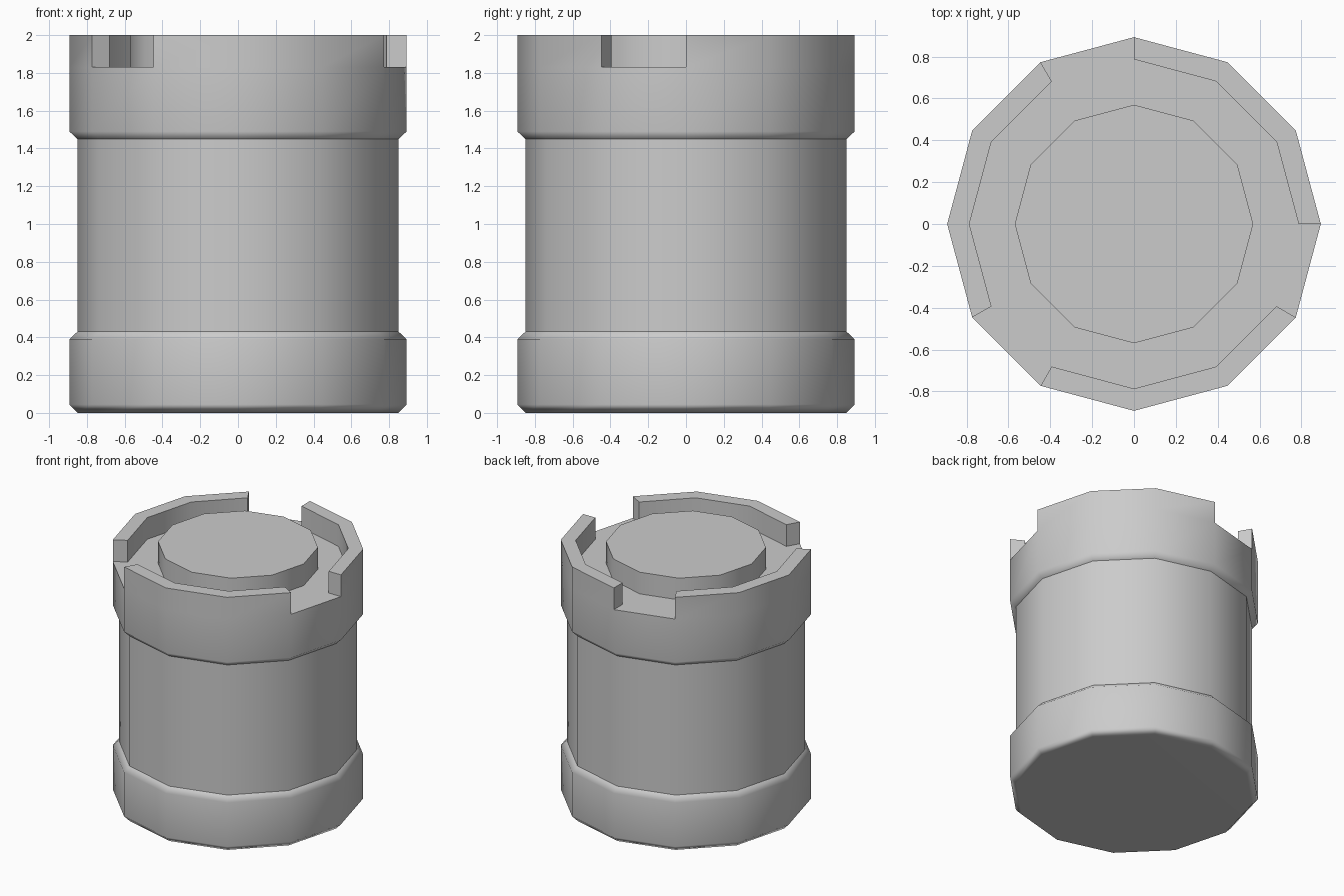
import bpy
import bmesh
from math import cos, sin, radians

cube = bpy.data.objects.get("Cube")
if cube:
    bpy.data.objects.remove(cube, do_unlink=True)

SIDES = 12
OUTER, WAIST, INNER, CORE = 0.893, 0.85, 0.787, 0.57
FLOOR, TOP = 1.83, 2.0

grey = bpy.data.materials.new("plain_grey")
grey.use_nodes = True
COLOUR = (0.6, 0.6, 0.6, 1)
grey.diffuse_color = COLOUR
grey.node_tree.nodes["Principled BSDF"].inputs["Base Color"].default_value = COLOUR


def point(bm, radius, z, step):
    a = radians(360 / SIDES * step)
    return bm.verts.new((radius * cos(a), radius * sin(a), z))


def band(bm, low, high, steps=range(SIDES)):
    """Join two (radius, z) rings with one quad per step."""
    for s in steps:
        bm.faces.new([point(bm, *low, s), point(bm, *low, s + 1),
                      point(bm, *high, s + 1), point(bm, *high, s)])


def lathe(bm, profile):
    for low, high in zip(profile, profile[1:]):
        band(bm, low, high)


def disc(bm, radius, z, up=True):
    ring = [point(bm, radius, z, s) for s in range(SIDES)]
    bm.faces.new(ring if up else ring[::-1])


def finish(bm, name):
    """Weld, mark hard edges, shade smooth and add to the scene."""
    bmesh.ops.remove_doubles(bm, verts=bm.verts, dist=0.0005)
    for f in bm.faces:
        f.smooth = True
    for e in bm.edges:
        if len(e.link_faces) == 2:
            e.smooth = e.calc_face_angle(0) < radians(55)
    mesh = bpy.data.meshes.new(name)
    bm.to_mesh(mesh)
    bm.free()
    mesh.materials.append(grey)
    ob = bpy.data.objects.new(name, mesh)
    bpy.context.collection.objects.link(ob)
    mod = ob.modifiers.new("Even normals", 'WEIGHTED_NORMAL')
    mod.keep_sharp = True
    return ob


# Bottom collar with chamfered edges
bm = bmesh.new()
disc(bm, WAIST, 0, up=False)
lathe(bm, [(WAIST, 0), (OUTER, 0.045), (OUTER, 0.39), (WAIST, 0.43)])
finish(bm, "bottom_collar")

# Straight body between the collars
bm = bmesh.new()
lathe(bm, [(WAIST, 0.43), (WAIST, 1.45)])
finish(bm, "body")

# Top collar, with a rim broken by three one-side notches
bm = bmesh.new()
lathe(bm, [(WAIST, 1.45), (OUTER, 1.49), (OUTER, FLOOR)])
notches = [3, 7, 11]
walls = [s for s in range(SIDES) if s not in notches]
band(bm, (OUTER, FLOOR), (OUTER, TOP), walls)
band(bm, (OUTER, TOP), (INNER, TOP), walls)
band(bm, (INNER, TOP), (INNER, FLOOR), walls)
band(bm, (OUTER, FLOOR), (INNER, FLOOR), notches)
band(bm, (INNER, FLOOR), (CORE, FLOOR))
for s in notches:
    for step, flip in ((s, False), (s + 1, True)):
        end = [point(bm, INNER, FLOOR, step), point(bm, INNER, TOP, step),
               point(bm, OUTER, TOP, step), point(bm, OUTER, FLOOR, step)]
        bm.faces.new(end[::-1] if flip else end)
finish(bm, "top_collar")

# Raised centre plug, level with the rim
bm = bmesh.new()
lathe(bm, [(CORE, FLOOR), (CORE, TOP)])
disc(bm, CORE, TOP)
finish(bm, "centre_plug")
